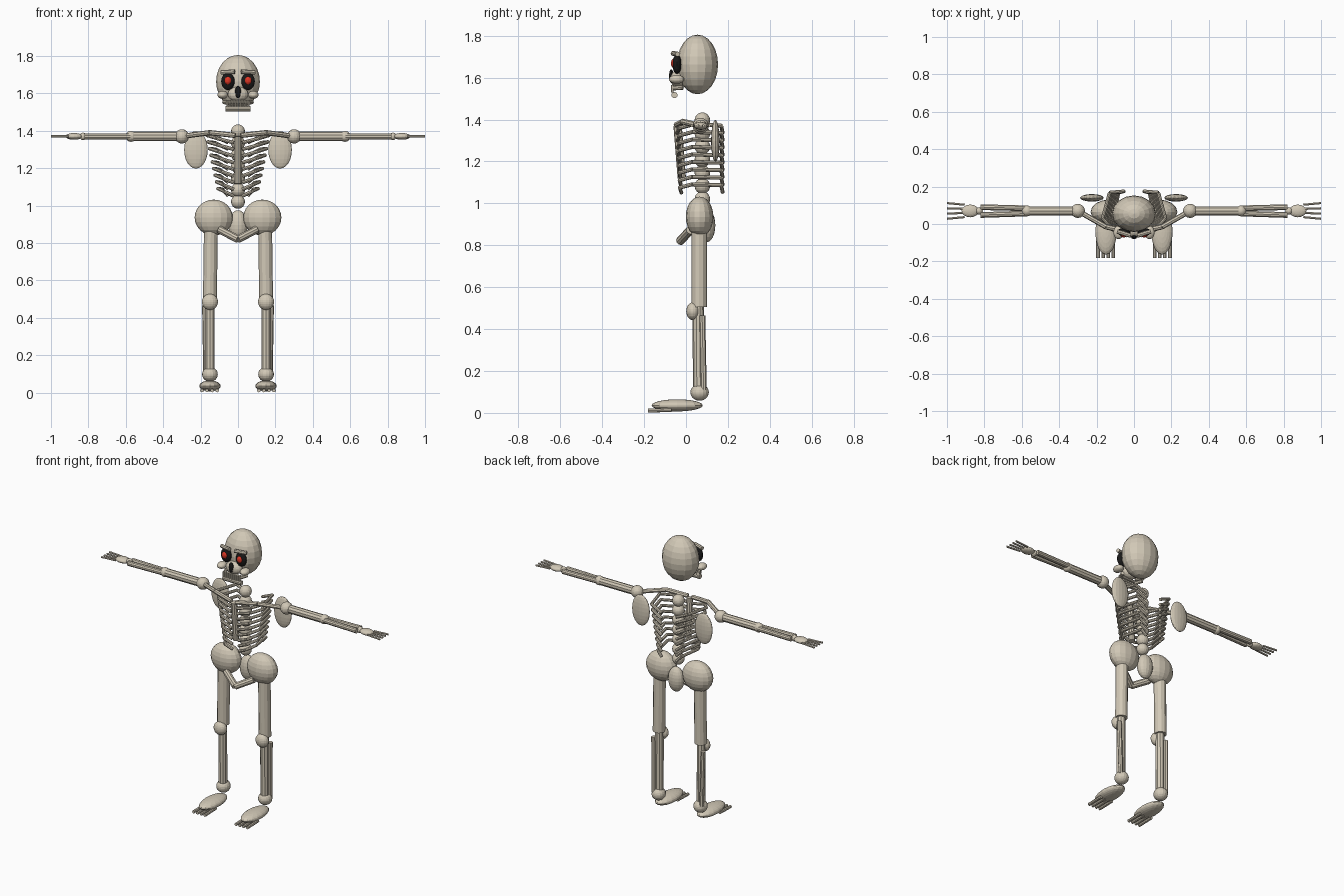
import bpy
from mathutils import Vector


def material(name, rgb):
    m = bpy.data.materials.new(name)
    m.diffuse_color = (*rgb, 1)
    return m


BONE = material("bone", (0.64, 0.58, 0.47))
BLACK = material("socket_black", (0.01, 0.01, 0.01))
RED = material("eye_red", (0.75, 0.04, 0.02))


def finish(name, mat):
    o = bpy.context.object
    o.name = name
    o.data.materials.append(mat)
    return o


def ball(name, loc, radii, mat=BONE, seg=16, rings=12):
    """Faceted ellipsoid."""
    bpy.ops.mesh.primitive_uv_sphere_add(segments=seg, ring_count=rings, radius=1, location=loc)
    o = finish(name, mat)
    o.scale = radii if isinstance(radii, tuple) else (radii,) * 3
    return o


def rod(name, a, b, r, mat=BONE, sides=10):
    """Cylinder between two points."""
    a, b = Vector(a), Vector(b)
    bpy.ops.mesh.primitive_cylinder_add(vertices=sides, radius=r, depth=(b - a).length, location=(a + b) / 2)
    o = finish(name, mat)
    o.rotation_mode = 'QUATERNION'
    o.rotation_quaternion = (b - a).to_track_quat('Z', 'Y')
    return o


def chain(name, pts, r, sides=8):
    """Run of rods through several points."""
    for a, b in zip(pts, pts[1:]):
        rod(name, a, b, r, sides=sides)


# Skull and jaw
ball("cranium", (0, 0.055, 1.663), (0.117, 0.098, 0.142))
ball("upper_jaw", (0, -0.04, 1.595), (0.055, 0.035, 0.04))
ball("nose_hole", (0, -0.07, 1.607), (0.016, 0.011, 0.033), BLACK, 12, 8)
rod("chin_bar", (-0.066, -0.055, 1.517), (0.066, -0.055, 1.517), 0.015)
rod("gum_bar", (-0.06, -0.055, 1.556), (0.06, -0.055, 1.556), 0.009, sides=8)
for i in range(9):
    x = -0.056 + i * 0.014
    rod("tooth", (x, -0.066, 1.53), (x, -0.066, 1.565), 0.006, sides=6)

# Spine and breastbone
for i in range(7):
    ball("vertebra", (0, 0.078, 1.02 + i * 0.0628), 0.037)
rod("breastbone", (0, -0.04, 1.37), (0, -0.02, 1.12), 0.02)
ball("tailbone", (0, 0.1, 0.895), (0.052, 0.04, 0.08))

for s in (-1, 1):
    def p(x, y, z):
        return (s * x, y, z)

    # Face details
    ball("eye_socket", p(0.054, -0.043, 1.664), (0.036, 0.022, 0.046), BLACK)
    ball("eye", p(0.054, -0.058, 1.668), (0.019, 0.014, 0.022), RED, 12, 8)
    rod("brow", p(0.018, -0.062, 1.716), p(0.09, -0.04, 1.712), 0.012, sides=8)
    ball("cheekbone", p(0.082, -0.045, 1.592), (0.028, 0.036, 0.021))
    rod("jaw_side", p(0.055, -0.06, 1.55), p(0.075, -0.015, 1.553), 0.011, sides=8)

    # Ribs, narrowing downwards
    for i in range(9):
        t = i / 8
        z = 1.372 - 0.285 * t
        w = 1 - 0.36 * t
        chain("rib", [p(0.052, 0.175, z - 0.035), p(0.13 * w, 0.168, z),
                      p(0.168 * w, 0.03, z + 0.004), p(0.115 * w, -0.03, z - 0.012),
                      p(0.022, -0.042 + 0.02 * t, z - 0.036)], 0.0095)

    # Shoulder
    chain("collarbone", [p(0.015, -0.045, 1.375), p(0.15, -0.015, 1.39), p(0.3, 0.07, 1.37)], 0.014)
    ball("shoulder_blade", p(0.225, 0.14, 1.298), (0.063, 0.02, 0.1))
    ball("shoulder_joint", p(0.3, 0.07, 1.37), 0.038)

    # Arm
    rod("upper_arm", p(0.3, 0.07, 1.37), p(0.57, 0.07, 1.37), 0.026)
    ball("elbow", p(0.572, 0.07, 1.37), 0.029)
    rod("forearm_front", p(0.575, 0.056, 1.37), p(0.82, 0.048, 1.37), 0.016)
    rod("forearm_back", p(0.575, 0.084, 1.37), p(0.82, 0.09, 1.37), 0.016)
    ball("wrist", p(0.828, 0.07, 1.37), 0.02, BONE, 12, 8)
    ball("palm", p(0.876, 0.07, 1.37), (0.046, 0.034, 0.018))
    for k in (-1.5, -0.5, 0.5, 1.5):
        rod("finger", p(0.905, 0.07 + 0.022 * k, 1.37), p(1.0, 0.07 + 0.028 * k, 1.37), 0.0065, sides=6)

    # Hip
    ball("hip", p(0.13, 0.065, 0.936), (0.102, 0.066, 0.096))
    rod("pubic_bone", p(0.1, 0.02, 0.872), p(0, -0.028, 0.82), 0.021)

    # Leg
    rod("thigh_bone", p(0.145, 0.063, 0.88), p(0.15, 0.063, 0.505), 0.037, sides=12)
    ball("knee", p(0.15, 0.033, 0.485), (0.043, 0.032, 0.043))
    rod("shin_bone", p(0.15, 0.058, 0.51), p(0.15, 0.06, 0.1), 0.027)
    rod("calf_bone", p(0.178, 0.078, 0.465), p(0.172, 0.085, 0.11), 0.014, sides=8)
    ball("ankle", p(0.15, 0.065, 0.098), (0.042, 0.044, 0.04))

    # Foot
    ball("foot", p(0.15, -0.042, 0.036), (0.057, 0.122, 0.029))
    for k in (-1.5, -0.5, 0.5, 1.5):
        rod("toe", p(0.152 + 0.027 * k, -0.07, 0.014), p(0.152 + 0.027 * k, -0.182, 0.011), 0.0095, sides=8)
